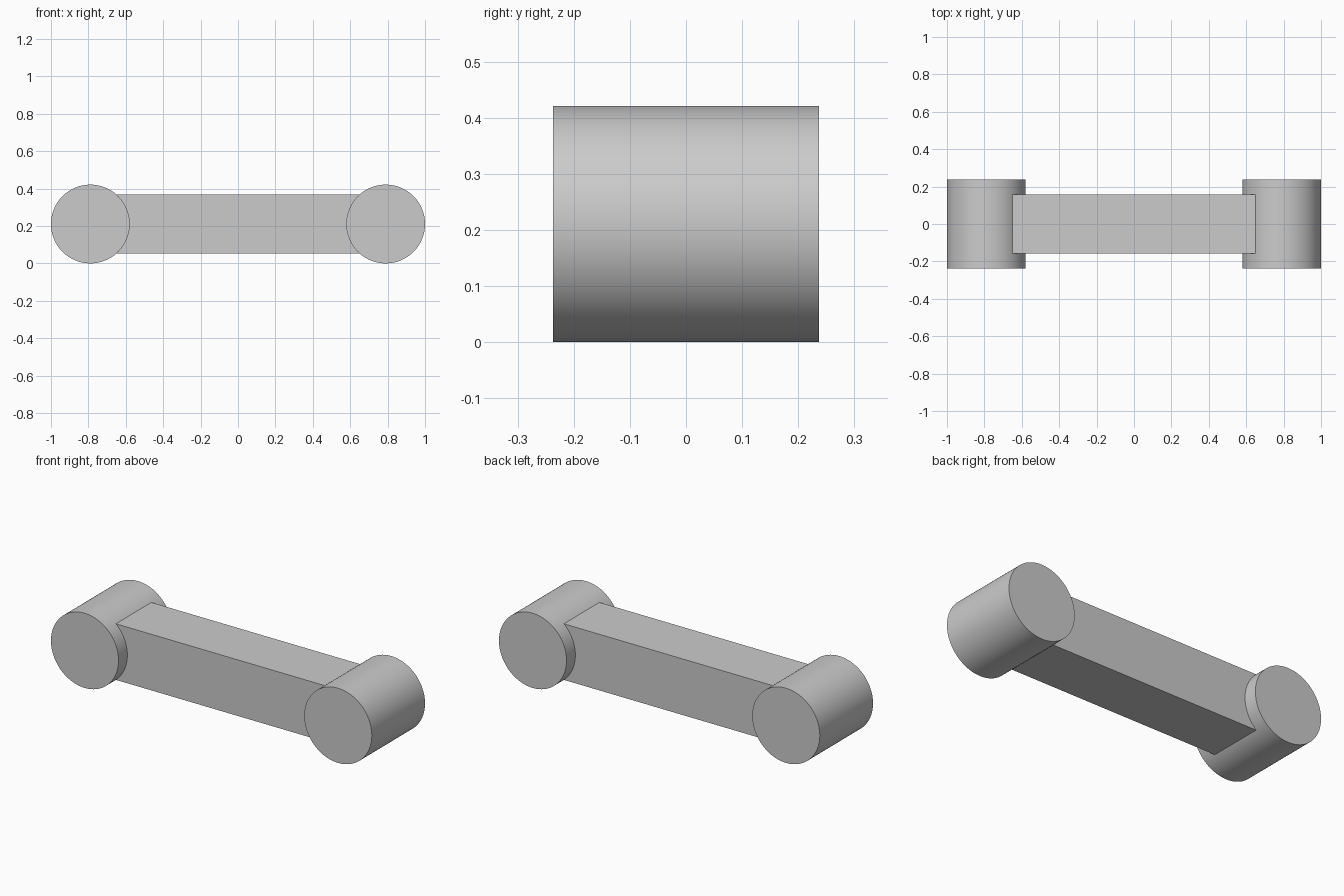
import bpy
from math import radians

RADIUS = 0.2105      # end roller radius
WIDTH = 0.474        # end roller length along y
BAR = 0.316          # square section of the bar
REACH = 1 - RADIUS   # roller centre distance from the middle

cube = bpy.data.objects.get("Cube")
if cube:
    bpy.data.objects.remove(cube, do_unlink=True)

grey = bpy.data.materials.new("light_grey")
grey.use_nodes = True
colour = (0.6, 0.6, 0.6, 1)
grey.diffuse_color = colour
grey.node_tree.nodes["Principled BSDF"].inputs["Base Color"].default_value = colour


def finish(name):
    obj = bpy.context.object
    obj.name = name
    obj.data.materials.append(grey)
    return obj


# Square bar running between the roller centres
bpy.ops.mesh.primitive_cube_add(size=1, location=(0, 0, RADIUS))
bar = finish("connecting_bar")
bar.scale = (2 * REACH, BAR, BAR)
bpy.ops.object.transform_apply(location=False, rotation=False, scale=True)

# Round end rollers lying along y
for side, name in ((1, "left_end_cylinder"), (-1, "right_end_cylinder")):
    bpy.ops.mesh.primitive_cylinder_add(
        vertices=96, radius=RADIUS, depth=WIDTH,
        location=(side * REACH, 0, RADIUS), rotation=(radians(90), 0, 0))
    finish(name)
    bpy.ops.object.shade_smooth_by_angle(angle=radians(30))
